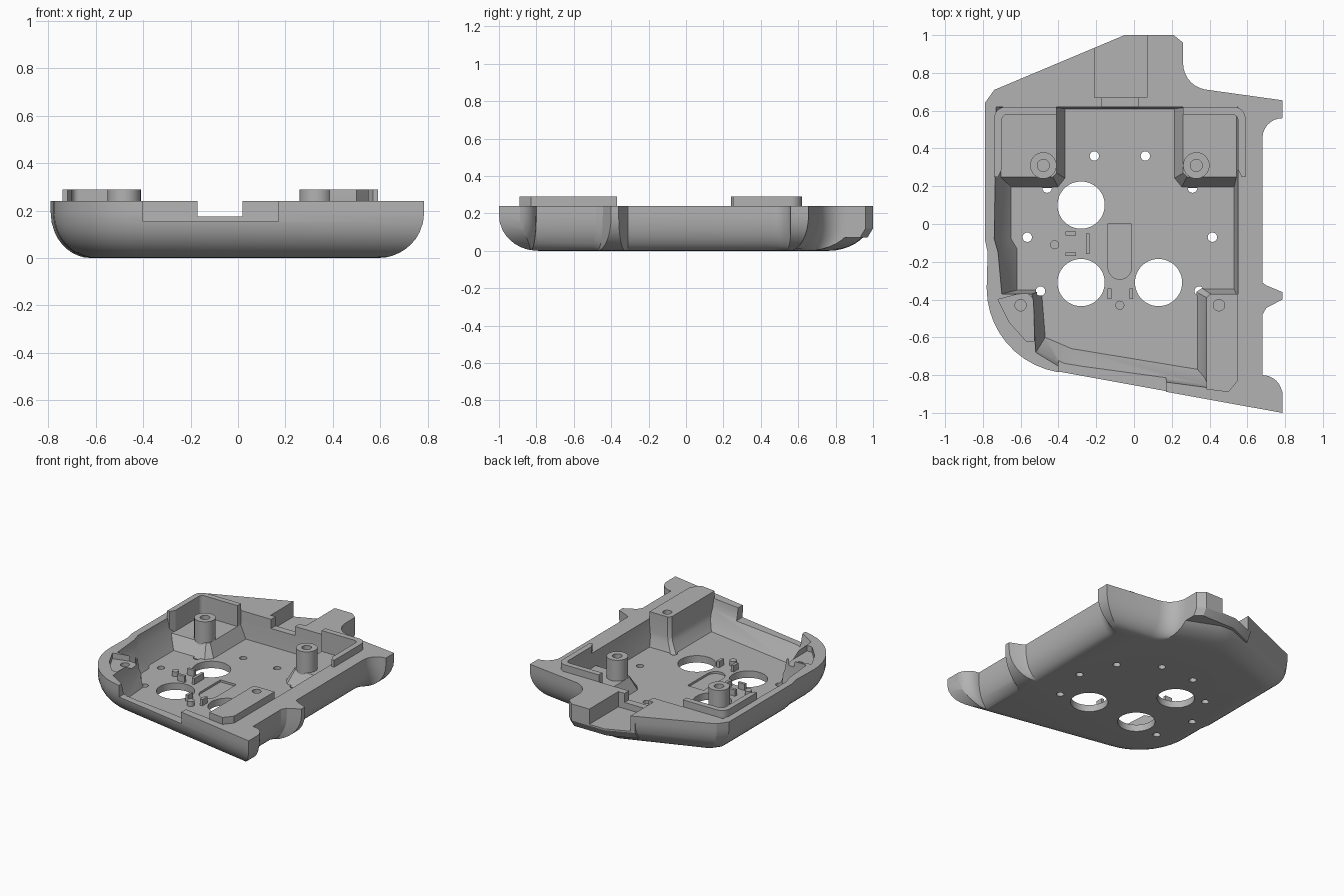
import bpy, bmesh, math

cube = bpy.data.objects.get("Cube")
if cube:
    bpy.data.objects.remove(cube)

grey = bpy.data.materials.new("plain grey")
grey.use_nodes = True
COLOUR = (0.45, 0.45, 0.45, 1)
grey.diffuse_color = COLOUR
grey.node_tree.nodes["Principled BSDF"].inputs["Base Color"].default_value = COLOUR

TOP, FLOOR, MID = 0.24, 0.05, -0.075


def loft(name, rings):
    """Solid through a stack of (z, outline) rings with equal point counts."""
    bm = bmesh.new()
    layers = [[bm.verts.new((x, y, z)) for x, y in pts] for z, pts in rings]
    count = len(layers[0])
    for low, high in zip(layers, layers[1:]):
        for i in range(count):
            j = (i + 1) % count
            bm.faces.new((low[i], low[j], high[j], high[i]))
    bm.faces.new(layers[0])
    bm.faces.new(layers[-1])
    bmesh.ops.recalc_face_normals(bm, faces=bm.faces)
    mesh = bpy.data.meshes.new(name)
    bm.to_mesh(mesh)
    bm.free()
    mesh.materials.append(grey)
    obj = bpy.data.objects.new(name, mesh)
    bpy.context.collection.objects.link(obj)
    return obj


def prism(name, pts, low, high):
    return loft(name, [(low, pts), (high, pts)])


def box(name, x, y, wide, deep, low, high):
    a, b = wide / 2, deep / 2
    return prism(name, [(x - a, y - b), (x + a, y - b), (x + a, y + b), (x - a, y + b)], low, high)


def arc(x, y, r, start, end, steps):
    angles = [math.radians(start + (end - start) * i / steps) for i in range(steps + 1)]
    return [(x + r * math.cos(a), y + r * math.sin(a)) for a in angles]


def rod(name, x, y, r, low, high, sides=32):
    return prism(name, arc(x, y, r, 0, 360, sides)[:-1], low, high)


def combine(target, tools, operation="DIFFERENCE"):
    """Apply booleans one after another, then drop the tools."""
    for tool in tools:
        mod = target.modifiers.new("bool", "BOOLEAN")
        mod.operation, mod.solver, mod.object = operation, "EXACT", tool
        graph = bpy.context.evaluated_depsgraph_get()
        mesh = bpy.data.meshes.new_from_object(target.evaluated_get(graph))
        target.modifiers.clear()
        target.data = mesh
        bpy.data.objects.remove(tool)


def flip(pts):
    return [(2 * MID - x, y) for x, y in pts]


def tuck(z, height=0.19):
    """Share of the rounded lower edge's inset at a height."""
    t = min(1, max(0, 1 - z / height))
    return 1 - math.sqrt(1 - t * t)


def blend(a, b, t):
    return [(p[0] + (q[0] - p[0]) * t, p[1] + (q[1] - p[1]) * t) for p, q in zip(a, b)]


# Rounded tray body
rim_line = [(-.79, -.08), (-.79, .64), (-.74, .71), (-.05, 1), (.05, 1), (.785, .68), (.785, -1)]
base_line = [(-.62, -.08), (-.62, .56), (-.58, .61), (-.12, .76), (-.02, .74), (.59, .55), (.59, -.79)]
rim_line += arc(-.33, -.34, .45, 260, 180, 10) + [(-.775, -.15)]
base_line += arc(-.33, -.34, .27, 260, 180, 10) + [(-.61, -.15)]
levels = [0.19 * (1 - math.cos(math.pi / 2 * i / 10)) for i in range(11)]
levels = [0, .003, .01, .022, .038, .058, .082, .11, .15, .19]
body = loft("tray_body", [(z, blend(rim_line, base_line, tuck(z))) for z in levels + [TOP]])

# Rear tab with a chamfered lower end
tab = [(-.24, .92), (-.05, 1), (.21, 1), (.26, .96), (.26, .6), (-.24, .6)]
tab_low = [(x, y - .03 if y > .7 else y) for x, y in tab]
combine(body, [loft("tab", [(.07, tab_low), (.12, tab), (TOP, tab)])], "UNION")


# Side and rear recesses that follow the rounded edge
def recess(pts, dx, dy):
    zs = [-.02] + levels + [.3]
    return loft("recess", [(z, [(x - dx * tuck(z), y - dy * tuck(z)) for x, y in pts]) for z in zs])


side = [(.95, .56), (.785, .56)] + arc(.785, .455, .105, 100, 180, 6)
side += [(.68, -.31), (.7, -.325), (.785, -.36), (.95, -.36)]
low_side = [(.95, -.4), (.785, -.4), (.7, -.445), (.68, -.48), (.68, -.8)]
low_side += arc(.68, -.905, .105, 80, 10, 6) + [(.95, -.89)]
rear = [(.26, 1.2), (.26, .85)] + arc(.4, .85, .14, 190, 260, 6) + [(.785, .655), (1, .625), (1, 1.2)]
combine(body, [recess(side, .11, 0), recess(low_side, .11, .03), recess(rear, 0, .13)])

# Inner cavity with sloping walls
wall_top = [(-.73, .62), (.55, .62), (.55, -.37), (.42, -.87), (-.38, -.765), (-.52, -.68),
            (-.54, -.37), (-.70, -.37), (-.72, -.15), (-.74, -.08)]
wall_low = [(-.65, .61), (.53, .61), (.53, -.37), (.4, -.78), (-.33, -.66), (-.47, -.6),
            (-.49, -.35), (-.62, -.35), (-.62, -.13), (-.65, -.08)]
cavity = loft("cavity", [(FLOOR, wall_low), (.17, blend(wall_low, wall_top, .85)),
                         (TOP, wall_top), (.4, wall_top)])

# Cable channel, slot, lowered front lip and corner pocket
channel = box("channel", -.07, .9, .28, .46, .13, .4)
slot = box("slot", MID, .65, .19, .12, .175, .4)
lip = box("lip", -.115, -.82, .57, .24, .155, .4)
pocket = prism("pocket", [(-.72, -.4), (-.57, -.36), (-.53, -.4), (-.53, -.62), (-.57, -.62), (-.66, -.52)], .2, .4)
well = rod("well", -.6, -.43, .03, .12, .4)
groove = prism("groove", [(-.14, 0), (-.14, -.23)] + arc(MID, -.23, .0625, 190, 350, 10)
               + [(-.0125, -.23), (-.0125, 0)], .035, .2)
combine(body, [cavity, channel, slot, lip, pocket, well, groove])

# Floor openings: three large, eight small with countersinks below
holes = [rod("opening", x, y, .125, -.1, .1, 48) for x, y in ((-.28, .1), (-.28, -.31), (.13, -.31))]
for half in (.135, .385, .49, .42):
    y = {.135: .36, .385: .19, .49: -.07, .42: -.355}[half]
    for s in (-1, 1):
        holes.append(rod("screw_hole", MID + s * half, y, .025, -.1, .12, 16))
combine(body, holes)

# Rear corners: sloped ledge, raised rim and hollow post
ledge_low = [(-.7, .615), (-.36, .615), (-.36, .24), (-.4, .19), (-.7, .19)]
ledge_top = [(-.72, .615), (-.41, .615), (-.41, .27), (-.43, .25), (-.72, .25)]
rim = [(-.74, .25)] + arc(-.68, .56, .06, 180, 90, 6) + [(-.41, .62), (-.41, .58)]
rim += arc(-.67, .55, .03, 90, 180, 5) + [(-.7, .29), (-.72, .25)]
parts = [body]
for label, turn in (("right", list), ("left", flip)):
    parts.append(loft(label + "_rear_ledge", [(.04, turn(ledge_low)), (.14, turn(ledge_top))]))
    parts.append(prism(label + "_rear_rim", turn(rim), .12, .29))
    x = turn([(-.48, .31)])[0][0]
    post = rod(label + "_post", x, .31, .07, .1, .29)
    combine(post, [rod("bore", x, .31, .032, .16, .4)])
    parts.append(post)

# Tall block beside the front left corner
block_low = [(.33, -.36), (.36, -.34), (.55, -.34), (.55, -.76), (.51, -.8), (.33, -.79)]
block_top = [(.385, -.39), (.405, -.37), (.55, -.37), (.55, -.83), (.5, -.89), (.385, -.875)]
block = loft("front_block", [(.04, block_low), (.11, blend(block_low, block_top, .8)),
                             (.15, block_top), (.29, block_top)])
combine(block, [rod("bore", .45, -.43, .03, .18, .4)])
parts.append(block)

# Small clips and pegs on the floor
for x, y, wide, deep in ((-.335, -.05, .055, .02), (-.335, -.16, .055, .02), (-.245, -.105, .02, .11),
                         (-.13, -.37, .02, .055), (-.015, -.37, .02, .055)):
    parts.append(box("clip", x, y, wide, deep, .04, .095))
for x, y in ((-.42, -.11), (MID, -.43)):
    parts.append(rod("peg", x, y, .024, .04, .085, 16))

# Smooth curves, crisp edges
for obj in parts:
    bpy.ops.object.select_all(action="DESELECT")
    obj.select_set(True)
    bpy.context.view_layer.objects.active = obj
    bpy.ops.object.shade_smooth_by_angle(angle=math.radians(25))
